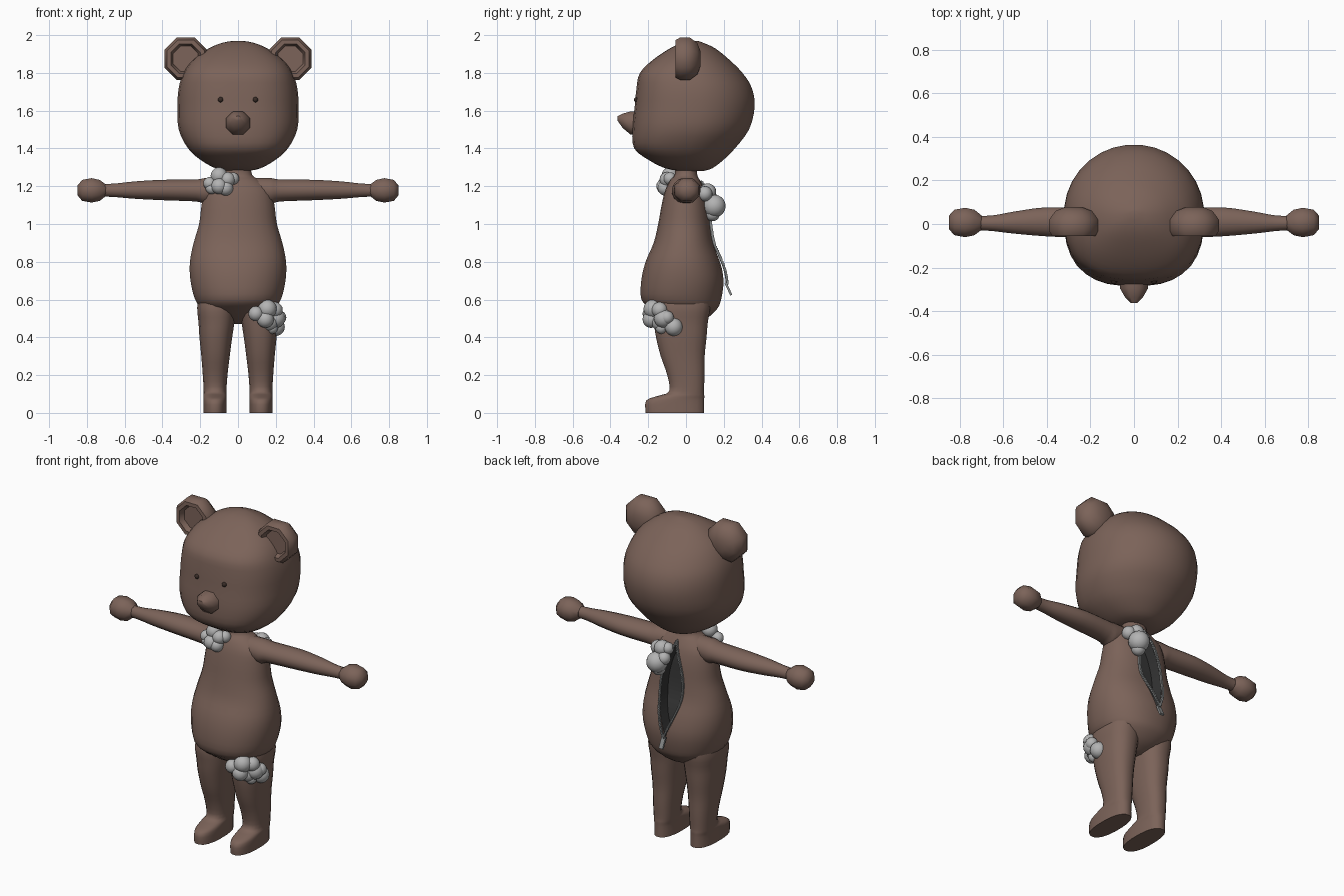
import bpy, bmesh, math
from mathutils import Vector, Matrix
from mathutils.bvhtree import BVHTree

if "Cube" in bpy.data.objects:
    bpy.data.objects.remove(bpy.data.objects["Cube"], do_unlink=True)


def material(name, colour):
    mat = bpy.data.materials.new(name)
    mat.use_nodes = True
    mat.diffuse_color = (*colour, 1)
    mat.node_tree.nodes["Principled BSDF"].inputs["Base Color"].default_value = (*colour, 1)
    return mat


FUR = material("brown fur", (0.2, 0.125, 0.1))
EYE = material("dark eye", (0.04, 0.025, 0.02))
STUFFING = material("pale grey stuffing", (0.45, 0.45, 0.45))
LINING = material("dark lining", (0.035, 0.035, 0.035))
METAL = material("grey zip", (0.25, 0.26, 0.26))


def finish(name, bm, mat, angle=50):
    """Turn a bmesh into an object, smooth below the given crease angle."""
    bmesh.ops.recalc_face_normals(bm, faces=bm.faces)
    mesh = bpy.data.meshes.new(name)
    bm.to_mesh(mesh)
    bm.free()
    mesh.materials.append(mat)
    obj = bpy.data.objects.new(name, mesh)
    bpy.context.collection.objects.link(obj)
    if angle:
        bpy.ops.object.select_all(action="DESELECT")
        obj.select_set(True)
        bpy.context.view_layer.objects.active = obj
        bpy.ops.object.shade_smooth_by_angle(angle=math.radians(angle))
    return obj


def densify(rows, steps):
    """Catmull-Rom interpolation between cross-sections."""
    out = []
    for i in range(len(rows) - 1):
        a, b, c, d = (rows[max(0, min(len(rows) - 1, i + k))] for k in (-1, 0, 1, 2))
        for s in range(steps):
            t = s / steps
            out.append([q + t / 2 * (r - p + t * (2 * p - 5 * q + 4 * r - s4
                        + t * (3 * (q - r) + s4 - p)))
                        for p, q, r, s4 in zip(a, b, c, d)])
    return out + [rows[-1]]


def loft(name, axis, rows, sides=24, steps=3, power=(2, 2), mat=FUR, angle=50):
    """Rows are (position, u low, u high, v low, v high) along an axis."""
    place = {"x": lambda p, u, v: (p, u, v), "y": lambda p, u, v: (u, p, v),
             "z": lambda p, u, v: (u, v, p)}[axis]
    bm = bmesh.new()
    rings = []
    for p, u0, u1, v0, v1 in densify(rows, steps):
        ring = []
        for k in range(sides):
            turn = math.tau * (k + 0.5) / sides
            c, s = math.cos(turn), math.sin(turn)
            e = 2 / (power[0] if s < 0 else power[1])
            u = (u0 + u1) / 2 + (u1 - u0) / 2 * math.copysign(abs(c) ** e, c)
            v = (v0 + v1) / 2 + (v1 - v0) / 2 * math.copysign(abs(s) ** e, s)
            ring.append(bm.verts.new(place(p, u, v)))
        rings.append(ring)
    for a, b in zip(rings, rings[1:]):
        for k in range(sides):
            n = (k + 1) % sides
            bm.faces.new((a[k], a[n], b[n], b[k]))
    bm.faces.new(rings[0])
    bm.faces.new(rings[-1])
    return finish(name, bm, mat, angle)


def upright(rows):
    """Expand (z, half width, front, back) to symmetric cross-sections."""
    return [(z, -w, w, f, b) for z, w, f, b in rows]


def balls(name, spots, mat):
    bm = bmesh.new()
    for x, y, z, r in spots:
        bmesh.ops.create_uvsphere(bm, u_segments=16, v_segments=10, radius=r,
                                  matrix=Matrix.Translation((x, y, z)))
    return finish(name, bm, mat)


# Head with a flatter face, and the pointed snout
loft("head", "z", upright([
    (1.28, .05, -.02, .09), (1.295, .12, -.11, .14), (1.34, .2, -.2, .2),
    (1.4, .265, -.275, .26), (1.5, .315, -.285, .335), (1.62, .322, -.273, .365),
    (1.72, .315, -.263, .35), (1.8, .29, -.245, .3), (1.87, .24, -.175, .23),
    (1.93, .155, -.085, .155), (1.96, .08, -.02, .09), (1.97, .02, .03, .06)]),
    sides=32, power=(2.6, 2))
loft("snout", "y", [
    (-.24, -.07, .07, 1.465, 1.6), (-.295, -.07, .07, 1.47, 1.6),
    (-.335, -.045, .045, 1.505, 1.588), (-.362, -.018, .018, 1.545, 1.572)],
    sides=8, steps=1)

# Torso with the round belly
torso = loft("torso", "z", upright([
    (.47, .04, -.05, .04), (.5, .11, -.11, .11), (.55, .19, -.185, .165),
    (.6, .228, -.237, .187), (.7, .253, -.238, .2), (.8, .256, -.215, .182),
    (.9, .236, -.172, .148), (1, .207, -.148, .132), (1.1, .194, -.13, .12),
    (1.18, .175, -.11, .1), (1.23, .12, -.085, .075), (1.26, .075, -.06, .06),
    (1.32, .07, -.06, .06)]), sides=28, power=(2.2, 2.2))

for side, word in ((1, "left"), (-1, "right")):
    def mirrored(rows):
        return [(p, min(side * a, side * b), max(side * a, side * b), c, d)
                for p, a, b, c, d in rows]

    # Leg with the foot grown from its lowest sections
    loft(word + "_leg", "z", mirrored([
        (0, .06, .184, -.215, .098), (.065, .06, .184, -.213, .098),
        (.09, .06, .184, -.15, .098), (.115, .061, .182, -.09, .096),
        (.2, .055, .187, -.1, .099), (.3, .043, .195, -.135, .1),
        (.4, .03, .205, -.16, .11), (.48, .018, .21, -.172, .117),
        (.56, .012, .217, -.18, .13), (.64, .02, .2, -.16, .13)]), sides=20,
        power=(2.4, 2.4))

    # Arm and knob hand
    loft(word + "_arm", "x", [(side * p, a, b, c, d) for p, a, b, c, d in [
        (.06, -.07, .06, 1.13, 1.245), (.17, -.075, .07, 1.105, 1.245),
        (.22, -.066, .072, 1.118, 1.237), (.4, -.058, .078, 1.125, 1.235),
        (.55, -.045, .058, 1.133, 1.226), (.65, -.033, .04, 1.142, 1.215),
        (.73, -.028, .038, 1.145, 1.212)]], sides=16)
    loft(word + "_hand", "x", [(side * p, a, b, c, d) for p, a, b, c, d in [
        (.7, -.03, .042, 1.145, 1.212), (.732, -.056, .07, 1.118, 1.238),
        (.775, -.066, .08, 1.108, 1.248), (.825, -.056, .07, 1.118, 1.238),
        (.85, -.025, .04, 1.15, 1.206)]], sides=8, steps=1)

    # Ear: rounded back, thick rim and hollow front
    loft(word + "_ear", "y", [
        (y, side * .277 - r, side * .277 + r, 1.875 - r, 1.875 + r) for y, r in (
            (.078, .04), (.06, .09), (.02, .122), (-.03, .122), (-.055, .108),
            (-.056, .085), (-.025, .072))], sides=8, steps=1, angle=55)

    balls(word + "_eye", [(side * .092, -.262, 1.658, .014)], EYE)

# Almond opening cut into the back
bm = bmesh.new()
bm.from_mesh(torso.data)
surface = BVHTree.FromBMesh(bm)
bm.free()
LOW, HIGH, COUNT = .68, 1.225, 24


def opening(t, sign):
    return sign * .075 * math.sin(math.pi * t) ** 1.1, LOW + (HIGH - LOW) * t


outline = [opening(i / COUNT, 1) for i in range(COUNT + 1)]
outline += [opening(i / COUNT, -1) for i in range(COUNT - 1, 0, -1)]


def back_point(x, z, lift=0):
    hit = surface.ray_cast(Vector((x, 1, z)), Vector((0, -1, 0)))[0]
    return Vector((x, hit.y + lift, z))


bm = bmesh.new()
outer = [bm.verts.new((x, .4, z)) for x, z in outline]
inner = [bm.verts.new((x, back_point(x, z).y - .07, z)) for x, z in outline]
bm.faces.new(outer)
for k in range(len(outer)):
    n = (k + 1) % len(outer)
    bm.faces.new((outer[k], outer[n], inner[n], inner[k]))
half = len(inner) // 2
bm.faces.new((inner[0], inner[1], inner[-1]))
bm.faces.new((inner[half], inner[half + 1], inner[half - 1]))
for k in range(1, half - 1):
    bm.faces.new((inner[k], inner[k + 1], inner[-k - 1], inner[-k]))
cutter = finish("opening_cutter", bm, LINING, angle=0)
cutter.hide_render = True
cutter.hide_set(True)
torso.data.materials.append(LINING)
cut = torso.modifiers.new("back opening", "BOOLEAN")
cut.operation, cut.solver, cut.object = "DIFFERENCE", "EXACT", cutter
cut.material_mode = "TRANSFER"

# Zip tape around the opening
edge = [back_point(x, z, .004 + .014 * max(0, (.9 - z) / .22)) for x, z in outline]
curve = bpy.data.curves.new("zip_tape", "CURVE")
curve.dimensions = "3D"
curve.bevel_depth, curve.bevel_resolution = .006, 1
spline = curve.splines.new("POLY")
spline.points.add(len(edge) - 1)
for point, co in zip(spline.points, edge):
    point.co = (*co, 1)
spline.use_cyclic_u = True
curve.materials.append(METAL)
bpy.context.collection.objects.link(bpy.data.objects.new("zip_tape", curve))

# Zip teeth and pull tab
bm = bmesh.new()
for a, b in zip(edge, edge[1:] + edge[:1]):
    for f in (.25, .75):
        spot = a.lerp(b, f) + Vector((0, .004, 0))
        bmesh.ops.create_cube(bm, size=.011, matrix=Matrix.Translation(spot))
bmesh.ops.create_cube(bm, size=1, matrix=Matrix.Translation((0, .225, .655))
                      @ Matrix.Rotation(math.radians(25), 4, "X")
                      @ Matrix.Diagonal((.026, .012, .07, 1)))
finish("zip_teeth", bm, METAL, angle=0)

# Stuffing bursting from the shoulder, the thigh and the back
balls("shoulder_stuffing", [
    (-.1, -.085, 1.255, .045), (-.15, -.09, 1.215, .034), (-.1, -.115, 1.2, .042),
    (-.055, -.1, 1.235, .04), (-.028, -.085, 1.24, .034), (-.065, -.11, 1.19, .04),
    (-.14, -.095, 1.19, .032)], STUFFING)
balls("thigh_stuffing", [
    (.095, -.19, .525, .04), (.155, -.175, .55, .05), (.145, -.185, .495, .045),
    (.195, -.14, .545, .042), (.165, -.135, .48, .048), (.2, -.12, .5, .05),
    (.2, -.065, .455, .048), (.22, -.1, .505, .036), (.18, -.13, .45, .032)], STUFFING)
balls("back_stuffing", [
    (.08, .115, 1.17, .045), (.09, .15, 1.095, .06), (.045, .11, 1.175, .034),
    (.12, .1, 1.16, .04), (.085, .14, 1.055, .04), (.05, .14, 1.125, .038)], STUFFING)
